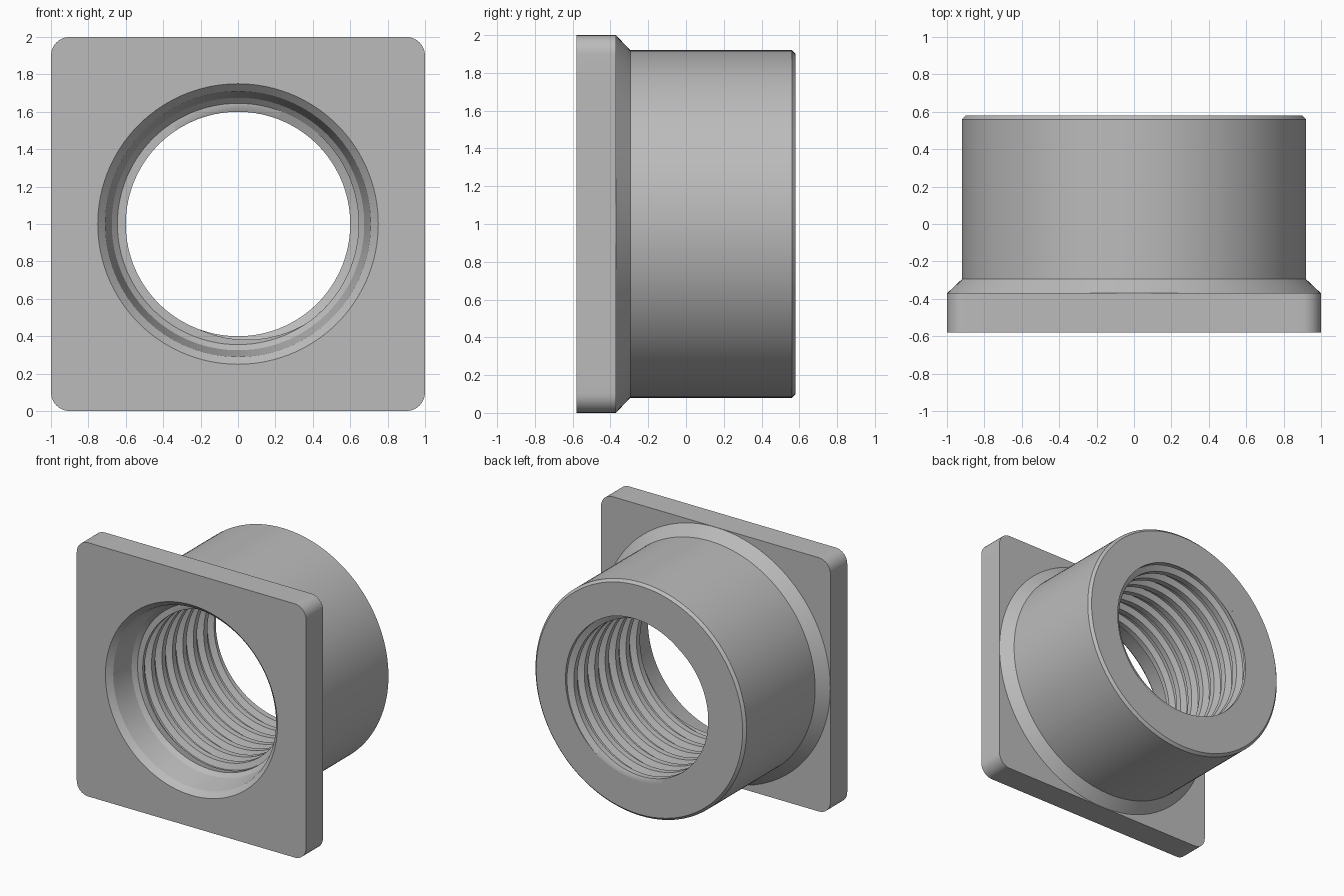
import bpy, bmesh, math
from mathutils import Vector

if "Cube" in bpy.data.objects:
    bpy.data.objects.remove(bpy.data.objects["Cube"])

steel = bpy.data.materials.new("plain grey metal")
steel.diffuse_color = (0.5, 0.5, 0.5, 1)
steel.use_nodes = True
steel.node_tree.nodes["Principled BSDF"].inputs["Base Color"].default_value = steel.diffuse_color

CORNER = 0.1        # plate corner radius
ROOT, CREST = 0.645, 0.60
PITCH = 0.13
Y_START, Y_END = -0.33, 0.58


def finish(bm, name):
    me = bpy.data.meshes.new(name)
    bm.to_mesh(me)
    bm.free()
    ob = bpy.data.objects.new(name, me)
    bpy.context.collection.objects.link(ob)
    me.materials.append(steel)
    bpy.ops.object.select_all(action='DESELECT')
    ob.select_set(True)
    bpy.context.view_layer.objects.active = ob
    bpy.ops.object.shade_smooth_by_angle(angle=math.radians(30))
    return ob


# Rounded square outline, sampled by direction so it bridges to circles
c = 1 - CORNER
corner_pts = [(c + CORNER * math.cos(t * math.pi / 16), c + CORNER * math.sin(t * math.pi / 16))
              for t in range(9)]
low = math.atan2(c, 1)
quarter = [(1, math.tan(low * i / 14)) for i in range(14)] + corner_pts
quarter += [(math.tan(low * i / 14), 1) for i in range(13, 0, -1)]
outline = []
for q in range(4):
    for x, z in quarter:
        for _ in range(q):
            x, z = -z, x
        outline.append(Vector((x, z)))

# Body: rings from the bore mouth, over the plate and collar, to the back opening
# (None = plate outline)
rings = [(ROOT, Y_START), (0.675, -0.36), (0.71, -0.54), (0.75, -0.58),
         (None, -0.58), (None, -0.37), (0.999, -0.37), (0.92, -0.295),
         (0.92, 0.56), (0.90, 0.58), (ROOT, Y_END)]
bm = bmesh.new()
loops = []
for r, y in rings:
    pts = [p if r is None else p.normalized() * r for p in outline]
    loops.append([bm.verts.new((p.x, y, 1 + p.y)) for p in pts])
n = len(outline)
for a, b in zip(loops, loops[1:]):
    for i in range(n):
        j = (i + 1) % n
        bm.faces.new((a[i], b[i], b[j], a[j]))
bmesh.ops.recalc_face_normals(bm, faces=bm.faces)
finish(bm, "flanged_body")

# Internal thread: trapezoid profile swept along a helix
profile = [(0.0, ROOT), (0.045, ROOT), (0.065, CREST), (0.11, CREST)]
turns = math.ceil((Y_END - Y_START) / PITCH) + 2
rows = [(k * PITCH + f, r) for k in range(turns) for f, r in profile]
STEPS = 120
bm = bmesh.new()
cols = []
for s in range(STEPS + 1):
    t = 2 * math.pi * s / STEPS
    shift = Y_START - PITCH * s / STEPS - 0.02
    cols.append([bm.verts.new((r * math.cos(t), y + shift, 1 + r * math.sin(t)))
                 for y, r in rows])
for a, b in zip(cols, cols[1:]):
    for i in range(len(rows) - 1):
        bm.faces.new((a[i], b[i], b[i + 1], a[i + 1]))
bmesh.ops.remove_doubles(bm, verts=bm.verts, dist=1e-5)

# Trim both thread ends flat and close them out to the root radius
for y, side in ((Y_START, -1), (Y_END, 1)):
    bmesh.ops.bisect_plane(bm, geom=bm.verts[:] + bm.edges[:] + bm.faces[:],
                           plane_co=(0, y, 0), plane_no=(0, side, 0), clear_outer=True)
    rim = [e for e in bm.edges if e.is_boundary
           and all(abs(v.co.y - y) < 1e-4 for v in e.verts)]
    new = bmesh.ops.extrude_edge_only(bm, edges=rim)["geom"]
    for v in new:
        if isinstance(v, bmesh.types.BMVert):
            d = Vector((v.co.x, 0, v.co.z - 1)).normalized() * ROOT
            v.co = (d.x, y, 1 + d.z)
bmesh.ops.dissolve_degenerate(bm, dist=1e-5, edges=bm.edges[:])
finish(bm, "internal_thread")
